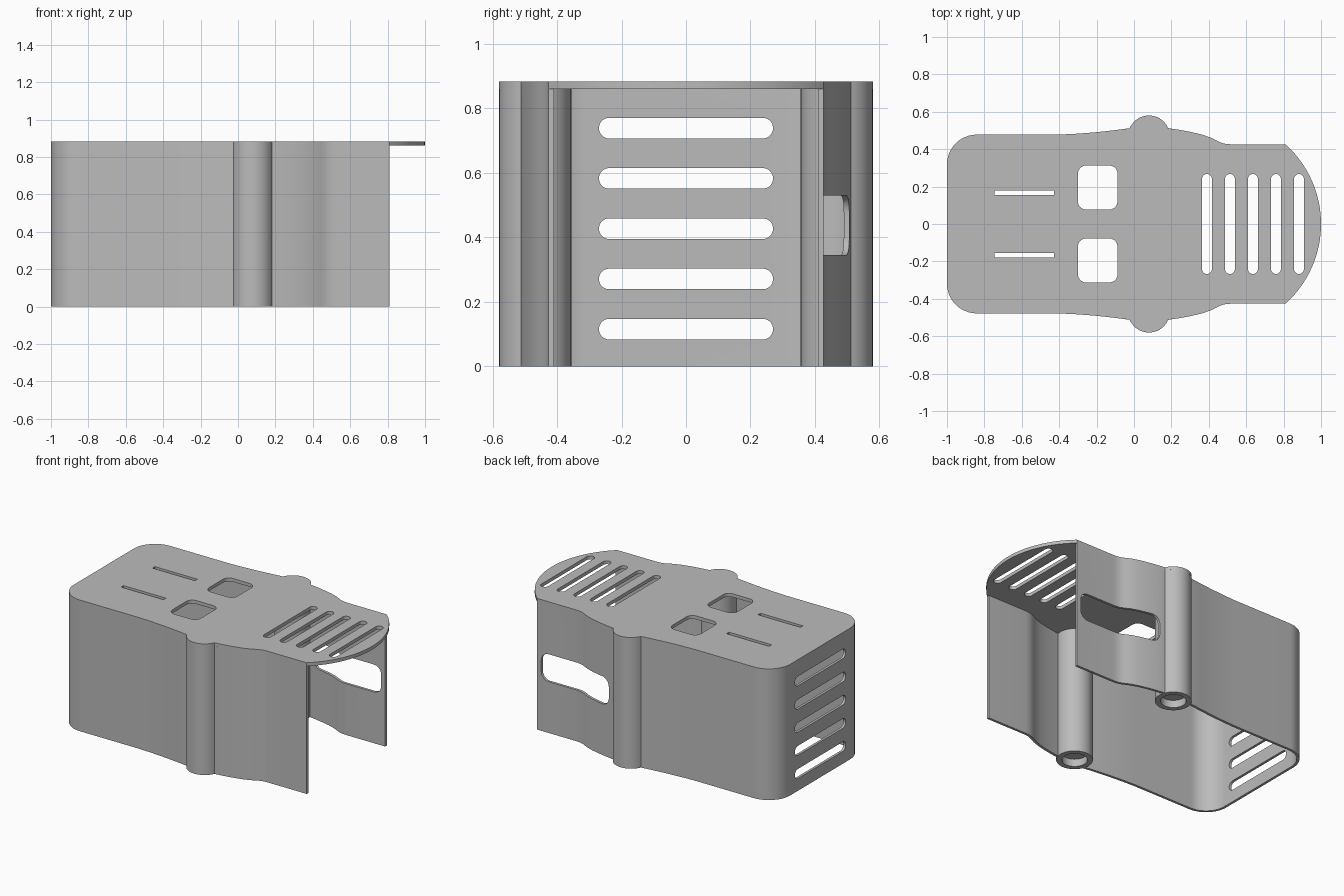
import bpy, bmesh
from math import cos, sin, pi, radians, asin
from mathutils import Vector

if "Cube" in bpy.data.objects:
    bpy.data.objects.remove(bpy.data.objects["Cube"])

HEIGHT, LID, WALL = 0.883, 0.023, 0.017
POST_X, POST_Y, POST_R = 0.08, 0.468, 0.112

grey = bpy.data.materials.new("plain grey")
grey.use_nodes = True
grey.diffuse_color = (0.5, 0.5, 0.5, 1)
grey.node_tree.nodes["Principled BSDF"].inputs["Base Color"].default_value = (0.5, 0.5, 0.5, 1)


def arc(cx, cy, r, a0, a1, n):
    """Points on an arc, angles in degrees."""
    angles = [radians(a0 + (a1 - a0) * i / n) for i in range(n + 1)]
    return [(cx + r * cos(a), cy + r * sin(a)) for a in angles]


def rounded_rect(a0, a1, b0, b1, r, n=8):
    r = min(r, (a1 - a0) / 2 - 0.0005, (b1 - b0) / 2 - 0.0005)
    pts = []
    for i, (a, b) in enumerate([(a1 - r, b1 - r), (a0 + r, b1 - r), (a0 + r, b0 + r), (a1 - r, b0 + r)]):
        pts += arc(a, b, r, 90 * i, 90 * i + 90, n)
    return pts


# Axis orders used to stand a profile up: (profile a, profile b, depth) -> xyz
PLANES = {
    "xy": lambda a, b, d: (a, b, d),
    "xz": lambda a, b, d: (a, d, b),
    "yz": lambda a, b, d: (d, a, b),
}


def prism(name, pts, d0, d1, plane="xy"):
    place = PLANES[plane]
    bm = bmesh.new()
    low = [bm.verts.new(place(a, b, d0)) for a, b in pts]
    high = [bm.verts.new(place(a, b, d1)) for a, b in pts]
    bm.faces.new(low)
    bm.faces.new(high)
    for i in range(len(pts)):
        j = (i + 1) % len(pts)
        bm.faces.new((low[i], low[j], high[j], high[i]))
    bmesh.ops.recalc_face_normals(bm, faces=bm.faces)
    mesh = bpy.data.meshes.new(name)
    bm.to_mesh(mesh)
    bm.free()
    mesh.materials.append(grey)
    obj = bpy.data.objects.new(name, mesh)
    bpy.context.collection.objects.link(obj)
    return obj


def combine(target, tool, operation="DIFFERENCE"):
    """Apply a boolean and discard the tool."""
    mod = target.modifiers.new("boolean", "BOOLEAN")
    mod.object, mod.operation, mod.solver = tool, operation, "EXACT"
    bpy.context.view_layer.objects.active = target
    bpy.ops.object.modifier_apply(modifier=mod.name)
    bpy.data.objects.remove(tool)


def mirrored(half):
    """Close a half outline running along +y with its reflection."""
    return half + [(x, -y) for x, y in reversed(half) if abs(y) > 1e-5]


# Side outline, rear corner to front edge
rear = arc(-0.84, 0.318, 0.16, 180, 90, 12) + [
    (-0.4, 0.478), (-0.3, 0.483), (-0.2, 0.491), (-0.1, 0.502)]
front = [(0.24, 0.504), (0.3, 0.493), (0.36, 0.479), (0.41, 0.462),
         (0.44, 0.447), (0.465, 0.435), (0.49, 0.428), (0.52, 0.426), (0.81, 0.426)]
outer = rear + [(-0.023, 0.512), (0.183, 0.512)] + front


def inset(pts, dist):
    """Offset a path inward along its averaged normals."""
    result = []
    for i, p in enumerate(pts):
        before = pts[i - 1] if i else (p[0], p[1] - 1)
        after = pts[min(i + 1, len(pts) - 1)]
        d1 = (Vector(p) - Vector(before)).normalized()
        d2 = (Vector(after) - Vector(p)).normalized() if after != p else d1
        t = (d1 + d2).normalized()
        result.append((p[0] + t.y * dist, p[1] - t.x * dist))
    return result


# Walls: a thin band open at the front and below
inner = inset(outer, WALL)
flip = lambda pts: [(x, -y) for x, y in pts]
band = outer[::-1] + flip(outer) + flip(inner)[::-1] + inner
walls = prism("walls", band, 0, HEIGHT - LID)

# Screw posts with shallow recesses underneath
for side in (1, -1):
    post = arc(POST_X, side * POST_Y, POST_R, 0, 352.5, 47)
    combine(walls, prism("post", post, 0, HEIGHT - LID), "UNION")
    recess = arc(POST_X, side * POST_Y, 0.078, 0, 350, 35)
    combine(walls, prism("recess", recess, -0.1, 0.05))

# Rear wall vents
for i in range(5):
    z = 0.115 + i * 0.156
    combine(walls, prism("vent", rounded_rect(-0.27, 0.27, z - 0.032, z + 0.032, 0.032), -1.1, -0.9, "yz"))

# Side opening on the back wall
combine(walls, prism("opening", rounded_rect(0.22, 0.78, 0.345, 0.53, 0.055), 0.38, 0.7, "xz"))

# Lid with post lobes and a bowed front edge
lobe = 23
bow_r, bow_x = 0.573, 0.427
bow = arc(bow_x, 0, bow_r, 180 / pi * asin(0.426 / bow_r), 0, 16)
lid_half = rear + arc(POST_X, POST_Y, POST_R, 180 - lobe, lobe, 20) + front[:-1] + bow
lid = prism("lid", mirrored(lid_half), HEIGHT - LID, HEIGHT)

# Lid vents, square windows and narrow slits
holes = [rounded_rect(x - 0.026, x + 0.026, -0.267, 0.267, 0.026)
         for x in (0.39 + 0.123 * i for i in range(5))]
for side in (1, -1):
    for x0, x1, y, half, r in ((-0.3, -0.088, 0.195, 0.118, 0.045), (-0.745, -0.428, 0.167, 0.013, 0.002)):
        holes.append(rounded_rect(x0, x1, side * y - half, side * y + half, r))
for hole in holes:
    combine(lid, prism("hole", hole, 0.8, 1.0))

# Smooth the curved walls, keep edges crisp
for obj in (walls, lid):
    bpy.ops.object.select_all(action="DESELECT")
    obj.select_set(True)
    bpy.context.view_layer.objects.active = obj
    bpy.ops.object.shade_smooth_by_angle(angle=radians(25))
